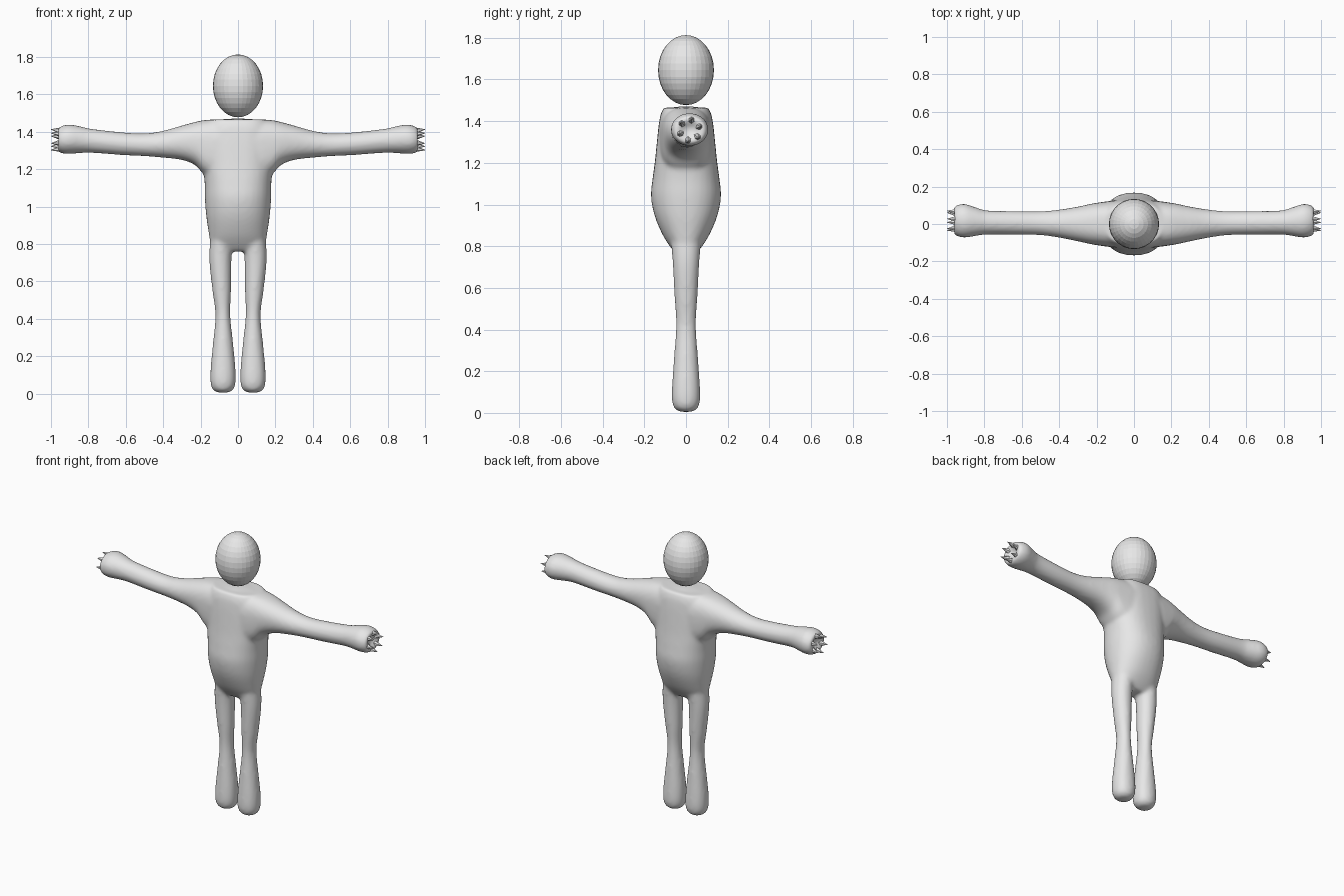
import bpy, bmesh, math
from mathutils import Vector, Matrix

if "Cube" in bpy.data.objects:
    bpy.data.objects.remove(bpy.data.objects["Cube"])

grey = bpy.data.materials.new("light grey")
grey.diffuse_color = (0.8, 0.8, 0.8, 1)
grey.use_nodes = True
grey.node_tree.nodes["Principled BSDF"].inputs["Base Color"].default_value = grey.diffuse_color


def spline(rows, steps=5):
    """Smoothly interpolate the rows of a section table."""
    rows = [Vector(r) for r in rows]
    out = []
    for i in range(len(rows) - 1):
        p0, p1, p2, p3 = (rows[max(0, min(len(rows) - 1, i + k))] for k in (-1, 0, 1, 2))
        for s in range(steps):
            t = s / steps
            out.append(0.5 * (2 * p1 + (p2 - p0) * t + (2 * p0 - 5 * p1 + 4 * p2 - p3) * t * t
                              + (3 * p1 - p0 - 3 * p2 + p3) * t ** 3))
    return out + [rows[-1]]


def loft(bm, rows, place, n=32):
    """Skin rounded-box sections (pos, c1, c2, r1, r2, exponent) and cap the ends."""
    rings = []
    for pos, c1, c2, r1, r2, e in rows:
        ring = []
        for k in range(n):
            a = 2 * math.pi * k / n
            c, s = math.cos(a), math.sin(a)
            u = c1 + r1 * math.copysign(abs(c) ** (2 / e), c)
            v = c2 + r2 * math.copysign(abs(s) ** (2 / e), s)
            ring.append(bm.verts.new(place(pos, u, v)))
        rings.append(ring)
    faces = [bm.faces.new(rings[0][::-1]), bm.faces.new(rings[-1])]
    for a, b in zip(rings, rings[1:]):
        for k in range(n):
            j = (k + 1) % n
            faces.append(bm.faces.new((a[k], a[j], b[j], b[k])))
    bmesh.ops.recalc_face_normals(bm, faces=faces)


def finish(name, bm):
    me = bpy.data.meshes.new(name)
    bm.to_mesh(me)
    bm.free()
    me.materials.append(grey)
    ob = bpy.data.objects.new(name, me)
    bpy.context.collection.objects.link(ob)
    return ob


def upright(p, u, v):
    return (u, v, p)


def sideways(p, u, v):
    return (p, u, v)


body = bmesh.new()

# torso: z, x centre, y centre, x radius, y radius, exponent
torso = [(0.76, 0, 0, 0.12, 0.045, 2.2), (0.80, 0, 0, 0.146, 0.078, 2.2),
         (0.86, 0, 0, 0.157, 0.115, 2.2), (0.95, 0, 0, 0.170, 0.152, 2.2),
         (1.04, 0, 0, 0.177, 0.168, 2.2), (1.12, 0, 0, 0.178, 0.161, 2.3),
         (1.22, 0, 0, 0.185, 0.148, 2.4), (1.34, 0, 0, 0.18, 0.136, 2.6),
         (1.42, 0, 0, 0.17, 0.125, 2.8), (1.465, 0, 0, 0.15, 0.108, 2.8)]
loft(body, spline(torso), upright)

# shoulders and arms: x, y centre, z centre, y radius, z radius, exponent
arm = [(0, 0, 1.30, 0.130, 0.172, 3.2), (0.10, 0, 1.30, 0.126, 0.166, 3.0),
       (0.18, 0, 1.317, 0.116, 0.145, 2.7), (0.23, 0, 1.337, 0.108, 0.115, 2.4),
       (0.30, 0, 1.341, 0.093, 0.092, 2.2), (0.40, 0.002, 1.333, 0.075, 0.072, 2),
       (0.50, 0.004, 1.330, 0.064, 0.061, 2), (0.62, 0.006, 1.336, 0.063, 0.061, 2),
       (0.78, 0.008, 1.351, 0.064, 0.064, 2), (0.84, 0.012, 1.357, 0.075, 0.071, 2),
       (0.90, 0.017, 1.360, 0.090, 0.079, 2), (0.935, 0.018, 1.358, 0.087, 0.075, 2),
       (0.965, 0.018, 1.357, 0.070, 0.060, 2), (0.955, 0.018, 1.357, 0.045, 0.040, 2),
       (0.935, 0.018, 1.357, 0.012, 0.012, 2)]
# legs: z, x centre, y centre, x radius, y radius, exponent
leg = [(0.005, 0.080, 0, 0.030, 0.030, 2), (0.022, 0.080, 0, 0.056, 0.056, 2),
       (0.06, 0.080, 0, 0.067, 0.067, 2.2), (0.14, 0.080, 0, 0.066, 0.066, 2.2),
       (0.28, 0.080, 0, 0.053, 0.057, 2), (0.42, 0.081, 0, 0.040, 0.048, 2),
       (0.55, 0.087, 0, 0.050, 0.055, 2), (0.70, 0.094, 0, 0.059, 0.063, 2),
       (0.80, 0.090, 0, 0.061, 0.070, 2), (0.90, 0.080, 0, 0.060, 0.080, 2)]
for side in (-1, 1):
    loft(body, spline(arm), lambda p, u, v: (side * p, u, v))
    loft(body, spline(leg), lambda p, u, v: (side * u, v, p))

# fuse the limbs into one soft skin
skin = finish("body", body)
remesh = skin.modifiers.new("fuse", 'REMESH')
remesh.mode = 'VOXEL'
remesh.voxel_size = 0.011
remesh.use_smooth_shade = True
soften = skin.modifiers.new("soften", 'SMOOTH')
soften.factor = 0.5
soften.iterations = 8

# ring of pointed fingers on each hand
for side, label in ((-1, "left"), (1, "right")):
    bm = bmesh.new()
    for k in range(6):
        a = 2 * math.pi * k / 6 + 0.35
        out = Vector((0, math.cos(a), math.sin(a)))
        base = Vector((0.925, 0.018, 1.357)) + out * 0.046
        tip = Vector((1.0, 0.018, 1.357)) + out * 0.056
        d = tip - base
        turn = d.to_track_quat('Z', 'Y').to_matrix().to_4x4()
        bmesh.ops.create_cone(bm, cap_ends=True, segments=6, radius1=0.026, radius2=0.001,
                              depth=d.length, matrix=Matrix.Translation((base + tip) / 2) @ turn)
    if side < 0:
        bmesh.ops.scale(bm, vec=(-1, 1, 1), verts=bm.verts)
        bmesh.ops.reverse_faces(bm, faces=bm.faces)
    finish(label + "_fingers", bm)

# head: faceted egg floating above the shoulders
bm = bmesh.new()
bmesh.ops.create_uvsphere(bm, u_segments=32, v_segments=16, radius=1)
bmesh.ops.scale(bm, vec=(0.134, 0.134, 0.168), verts=bm.verts)
bmesh.ops.translate(bm, vec=(0, 0, 1.645), verts=bm.verts)
finish("head", bm)
